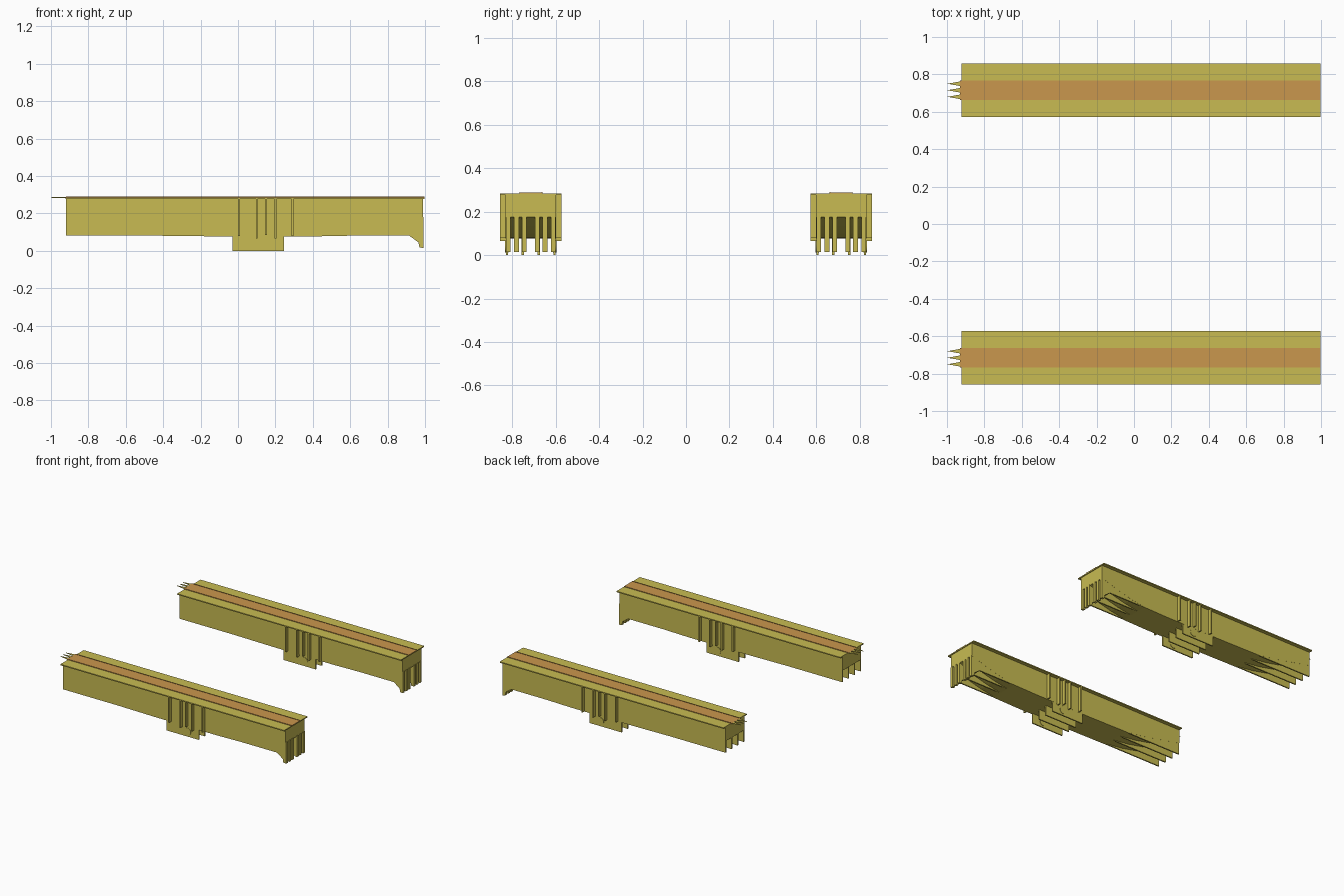
import bpy, bmesh, math
from mathutils import Matrix, Vector

cube = bpy.data.objects.get("Cube")
if cube:
    bpy.data.objects.remove(cube, do_unlink=True)


def material(name, rgb):
    m = bpy.data.materials.new(name)
    m.use_nodes = True
    m.diffuse_color = (*rgb, 1)
    m.node_tree.nodes["Principled BSDF"].inputs["Base Color"].default_value = (*rgb, 1)
    return m


STEEL = material("yellow olive steel", (0.58, 0.50, 0.085))
ROAD = material("orange road", (0.59, 0.31, 0.075))


def finish(name, bm, mat):
    bmesh.ops.recalc_face_normals(bm, faces=bm.faces)
    me = bpy.data.meshes.new(name)
    bm.to_mesh(me)
    bm.free()
    me.materials.append(mat)
    ob = bpy.data.objects.new(name, me)
    bpy.context.collection.objects.link(ob)
    return ob


def prism(name, points, axis, low, high, mat=STEEL):
    """Extrude an outline: xz points along y, or xy points along z."""
    bm = bmesh.new()
    place = (lambda a, b: (a, low, b)) if axis == "y" else (lambda a, b: (a, b, low))
    face = bm.faces.new([bm.verts.new(place(a, b)) for a, b in points])
    out = bmesh.ops.extrude_face_region(bm, geom=[face])
    step = Vector((0, high - low, 0) if axis == "y" else (0, 0, high - low))
    bmesh.ops.translate(bm, vec=step,
                        verts=[v for v in out["geom"] if isinstance(v, bmesh.types.BMVert)])
    return finish(name, bm, mat)


def box(name, x, y, z, mat=STEEL):
    outline = [(x[0], z[0]), (x[1], z[0]), (x[1], z[1]), (x[0], z[1])]
    return prism(name, outline, "y", y[0], y[1], mat)


BELLY = [(-0.92, 0.17), (-0.75, 0.135), (-0.58, 0.1), (-0.43, 0.081), (-0.1, 0.077),
         (0.4, 0.077), (0.6, 0.081), (0.72, 0.1), (0.86, 0.135), (0.99, 0.175)]
HOOK = [(0.91, 0.085), (0.965, 0.045), (0.97, 0.018), (0.993, 0.015),
        (0.993, 0.18), (0.91, 0.18)]


def span(label, cy):
    def at(off, half):
        return (cy + off - half, cy + off + half)

    # girder body with a belly that rises toward both ends
    prism(label + "_girder_body", BELLY + [(0.99, 0.28), (-0.92, 0.28)], "y", *at(0, 0.1155))

    # deck flange and road strip with low kerbs
    box(label + "_deck", (-0.922, 0.996), at(0, 0.1425), (0.277, 0.285))
    box(label + "_road", (-0.93, 0.997), at(0, 0.053), (0.284, 0.2875), ROAD)
    for s in (-1, 1):
        box(label + "_kerb", (-0.92, 0.996), at(s * 0.051, 0.002), (0.285, 0.29), ROAD)

    # pointed joint fingers at the end of the road
    for off in (-0.035, 0, 0.035):
        prism(label + "_joint_finger",
              [(-0.92, cy + off - 0.014), (-0.998, cy + off), (-0.92, cy + off + 0.014)],
              "z", 0.283, 0.287)

    # straight ribs and hanging bracket plates
    for off in (-0.11, -0.037, 0.037, 0.11):
        box(label + "_rib", (-0.92, 0.985), at(off, 0.005), (0.081, 0.27))
        box(label + "_bracket_plate", (-0.03, 0.245), at(off, 0.005), (0, 0.1))

    # bracket pin bosses
    for off in (-0.11, 0.11):
        bm = bmesh.new()
        bmesh.ops.create_cone(bm, cap_ends=True, segments=20, radius1=0.028,
                              radius2=0.028, depth=0.016)
        bmesh.ops.transform(bm, verts=bm.verts,
                            matrix=Matrix.Translation((0.15, cy + off, 0.04))
                            @ Matrix.Rotation(math.pi / 2, 4, "X"))
        finish(label + "_pin", bm, STEEL)

    # hooked legs at the landing end
    for s in (-1, 1):
        for off in (0.03, 0.066, 0.104):
            prism(label + "_landing_hook", HOOK, "y", *at(s * off, 0.011))

    # vertical stiffeners on both sides
    for s in (-1, 1):
        for x, low in ((0.005, 0.08), (0.1, 0.065), (0.15, 0.085), (0.2, 0.065), (0.292, 0.08)):
            box(label + "_stiffener", (x - 0.005, x + 0.005), at(s * 0.127, 0.0145), (low, 0.28))


span("front", -0.715)
span("back", 0.715)
